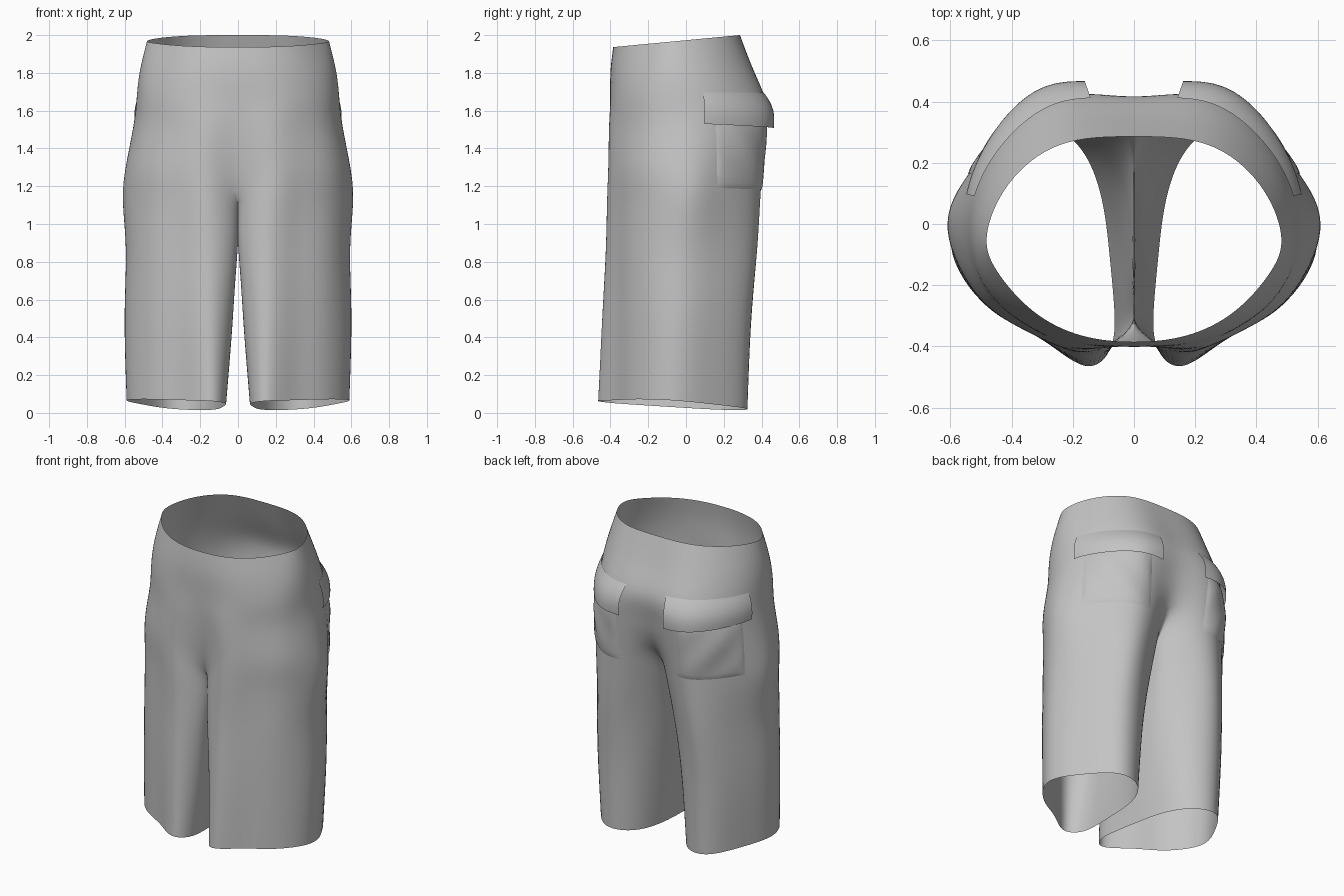
import bpy
import math
from mathutils import Vector
from mathutils.bvhtree import BVHTree

cube = bpy.data.objects.get("Cube")
if cube:
    bpy.data.objects.remove(cube)

GREY = (0.55, 0.55, 0.55, 1.0)
cloth = bpy.data.materials.new("grey_cloth")
cloth.use_nodes = True
cloth.diffuse_color = GREY
cloth.node_tree.nodes["Principled BSDF"].inputs["Base Color"].default_value = GREY


def make_object(name, verts, faces):
    mesh = bpy.data.meshes.new(name)
    mesh.from_pydata(verts, [], faces)
    mesh.materials.append(cloth)
    mesh.update()
    mesh.shade_smooth()
    obj = bpy.data.objects.new(name, mesh)
    bpy.context.collection.objects.link(obj)
    return obj


# Leg sections: front crease, round the outside to the back, then the inner thigh
OUTER = 8
hem = [(.075, -.40), (.16, -.465), (.31, -.37), (.47, -.275), (.59, -.08), (.51, .14),
       (.37, .315), (.20, .275), (.11, .10), (.08, -.10), (.065, -.27)]
shin = [(.05, -.37), (.16, -.445), (.32, -.365), (.48, -.27), (.60, -.07), (.53, .15),
        (.37, .335), (.18, .29), (.08, .12), (.04, -.08), (.035, -.25)]
knee = [(.03, -.36), (.16, -.425), (.32, -.36), (.49, -.26), (.592, -.05), (.52, .17),
        (.34, .37), (.14, .30), (.04, .13), (.02, -.07), (.018, -.24)]
thigh = [(.012, -.34), (.165, -.42), (.33, -.355), (.50, -.245), (.61, -.02), (.525, .18),
         (.31, .388), (.08, .31), (.02, .14), (.01, -.06), (.008, -.22)]

# Hip section at the top of the legs, and the seam running between the legs
hip = [(0, -.355), (.17, -.412), (.34, -.355), (.51, -.235), (.594, -.01), (.51, .20),
       (.28, .403), (0, .335)]
HIP_Z = 1.3
FRONT_CROTCH_Z = 1.17
seam = [(0, .15, 1.06), (0, -.05, 1.0), (0, -.22, 1.03)]

# Torso sections above the hip
seat = [(0, -.395), (.17, -.408), (.34, -.34), (.49, -.215), (.557, 0), (.48, .23),
        (.27, .418), (0, .395)]
upper = [(0, -.40), (.18, -.395), (.35, -.33), (.49, -.20), (.537, 0), (.465, .22),
         (.26, .405), (0, .415)]
band = [(0, -.40), (.18, -.385), (.35, -.31), (.48, -.18), (.52, -.02), (.45, .18),
        (.25, .345), (0, .36)]
waist = [(0, -.385), (.17, -.365), (.33, -.285), (.45, -.15), (.48, -.03), (.41, .13),
         (.24, .26), (0, .285)]

# Stack the sections from hem to waist, each leg row a share of the way to the hip
hip_row = [(x, y, HIP_Z) for x, y in hip] + seam
hip_row[0] = (*hip[0], FRONT_CROTCH_Z)
hem_z = [0.02 + 0.07 * (x - y) for x, y in hem]
rows = []
for section, share in ((hem, 0), (shin, .36), (knee, .64), (thigh, .85)):
    rows.append([(x, y, z + (top[2] - z) * share)
                 for (x, y), z, top in zip(section, hem_z, hip_row)])
rows.append(hip_row)
HIP_ROW = len(rows) - 1
for section, z in ((seat, 1.5), (upper, 1.65), (band, 1.8)):
    rows.append([(x, y, z) for x, y in section])
rows.append([(x, y, 1.973 + 0.095 * y) for x, y in waist])

# Shorts: both halves share the points on the centre line
verts, faces, index = [], [], {}
for side in (1, -1):
    for r, row in enumerate(rows):
        for j, (x, y, z) in enumerate(row):
            if x == 0 and side == -1:
                index[side, r, j] = index[1, r, j]
            else:
                index[side, r, j] = len(verts)
                verts.append((side * x, y, z))
    for r in range(len(rows) - 1):
        closed = r < HIP_ROW
        count = len(hem) if closed else OUTER - 1
        for j in range(count):
            k = (j + 1) % len(hem) if closed else j + 1
            quad = [index[side, r, j], index[side, r, k],
                    index[side, r + 1, k], index[side, r + 1, j]]
            faces.append(quad if side == 1 else quad[::-1])

shorts = make_object("shorts", verts, faces)
subsurf = shorts.modifiers.new("smooth_cloth", "SUBSURF")
subsurf.levels = subsurf.render_levels = 3


def smoothed_shorts():
    bpy.context.view_layer.update()
    depsgraph = bpy.context.evaluated_depsgraph_get()
    return shorts.evaluated_get(depsgraph)


# Push the cage outwards until the smooth surface passes through the sections
targets = [Vector(v) for v in verts]
for step in range(4):
    evaluated = smoothed_shorts()
    mesh = evaluated.to_mesh()
    gaps = [t - mesh.vertices[i].co for i, t in enumerate(targets)]
    evaluated.to_mesh_clear()
    for v, gap in zip(shorts.data.vertices, gaps):
        v.co += gap
    shorts.data.update()

evaluated = smoothed_shorts()
mesh = evaluated.to_mesh()
surface = BVHTree.FromPolygons([v.co.copy() for v in mesh.vertices],
                               [tuple(p.vertices) for p in mesh.polygons])
evaluated.to_mesh_clear()


def patch(name, side, angles, bottom, top, lift, columns=30, lines=24):
    """Sheet of cloth laid on the shorts, raised by lift(u, v)."""
    points, quads = [], []
    for r in range(lines + 1):
        for c in range(columns + 1):
            u, v = c / columns, r / lines
            a = math.radians(angles[0] + (angles[1] - angles[0]) * u)
            low = bottom[0] + (bottom[1] - bottom[0]) * u
            z = low + (top - low) * v
            out = Vector((math.cos(a), math.sin(a), 0))
            hit = surface.ray_cast(out * 2 + Vector((0, 0, z)), -out)[0]
            p = hit + out * lift(u, v)
            points.append((side * p.x, p.y, p.z))
    width = columns + 1
    for r in range(lines):
        for c in range(columns):
            i = r * width + c
            quad = [i, i + 1, i + width + 1, i + width]
            quads.append(quad if side == 1 else quad[::-1])
    make_object(name, points, quads)


def pocket_lift(u, v):
    # Puffed sheet hugging the shorts at its edges, with slanting folds
    puff = max(0, math.sin(math.pi * u) * math.sin(math.pi * v)) ** 0.5
    return 0.003 + puff * (0.017 + 0.004 * math.sin(9 * u + 7 * v))


def flap_lift(u, v):
    # Hangs away from the body at its lower edge, most of all towards the back
    return 0.004 + (1 - v) * (0.004 + 0.042 * u) + 0.012 * math.sin(math.pi * v)


# Back pockets with flaps
for side, label in ((1, "left"), (-1, "right")):
    patch(label + "_pocket", side, (17, 63), (1.19, 1.18), 1.55, pocket_lift)
    patch(label + "_pocket_flap", side, (10, 71), (1.53, 1.505), 1.695, flap_lift)
